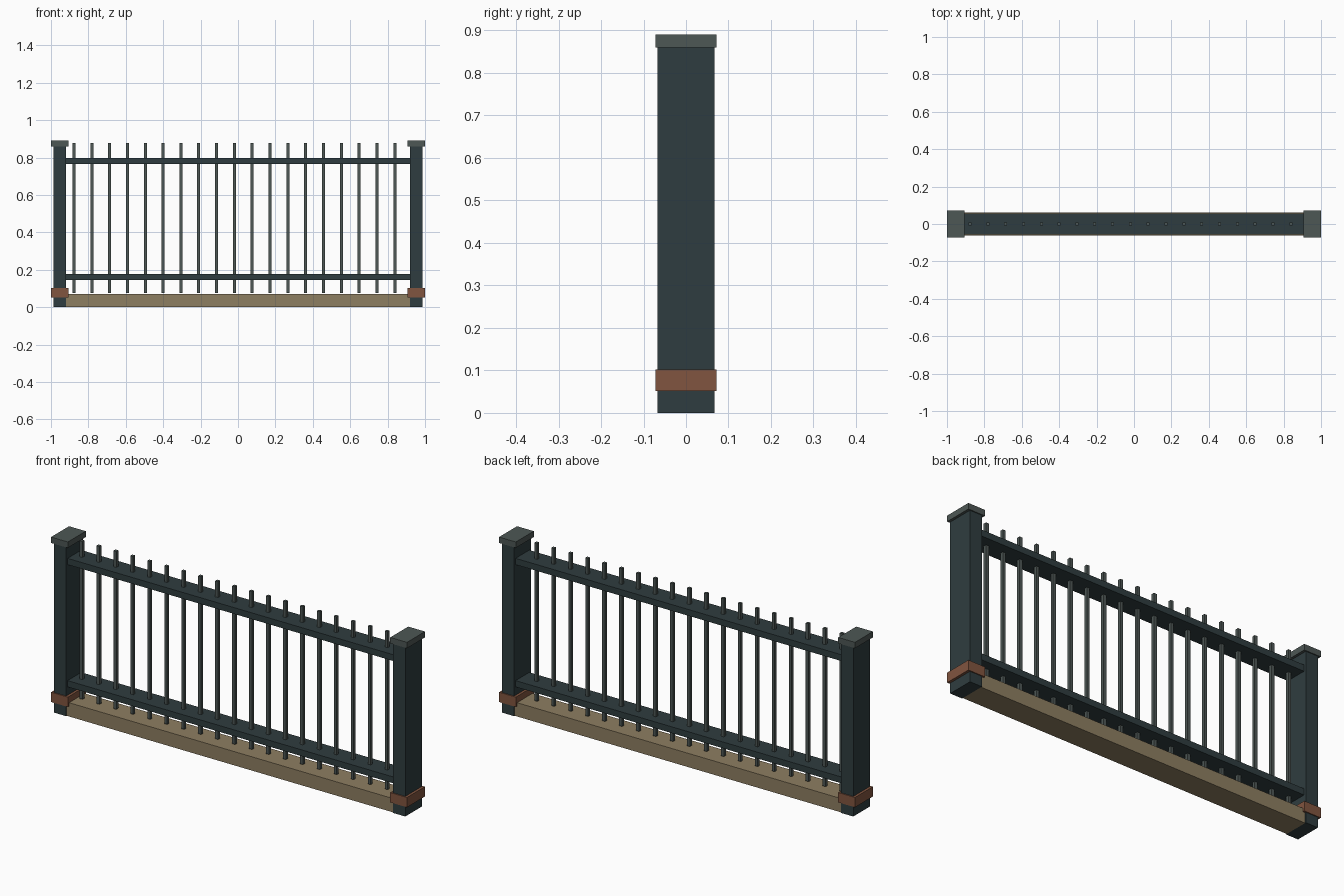
import bpy

if "Cube" in bpy.data.objects:
    bpy.data.objects.remove(bpy.data.objects["Cube"])


def material(name, rgb):
    m = bpy.data.materials.new(name)
    m.diffuse_color = (*rgb, 1)
    m.use_nodes = True
    m.node_tree.nodes["Principled BSDF"].inputs["Base Color"].default_value = m.diffuse_color
    return m


DARK = material("dark_paint", (0.028, 0.046, 0.050))
GREY = material("grey_metal", (0.075, 0.095, 0.090))
COPPER = material("copper_band", (0.22, 0.09, 0.05))
TAN = material("tan_base", (0.27, 0.21, 0.12))


def box(name, lo, hi, mat):
    """Box between two opposite corners."""
    bpy.ops.mesh.primitive_cube_add(
        size=1, location=[(a + b) / 2 for a, b in zip(lo, hi)])
    o = bpy.context.object
    o.name = name
    o.scale = [b - a for a, b in zip(lo, hi)]
    bpy.ops.object.transform_apply(location=False, rotation=False, scale=True)
    o.data.materials.append(mat)
    return o


# End posts with cap and bottom band
for side, cx in (("left", -0.953), ("right", 0.953)):
    box(side + "_post", (cx - 0.034, -0.067, 0), (cx + 0.034, 0.067, 0.8895), DARK)
    box(side + "_post_cap", (cx - 0.047, -0.072, 0.86), (cx + 0.047, 0.072, 0.89), GREY)
    box(side + "_post_band", (cx - 0.047, -0.072, 0.052), (cx + 0.047, 0.072, 0.102), COPPER)

# Base plinth
box("base_plinth", (-0.919, -0.062, 0), (0.919, 0.062, 0.07), TAN)

# Horizontal rails
for name, z in (("lower_rail", 0.160), ("upper_rail", 0.781)):
    box(name, (-0.919, -0.055, z - 0.016), (0.919, 0.055, z + 0.016), DARK)

# Evenly spaced square balusters
for i in range(19):
    x = -0.877 + i * 0.0953
    box(f"baluster_{i + 1}", (x - 0.008, -0.008, 0.076), (x + 0.008, 0.008, 0.878), GREY)
